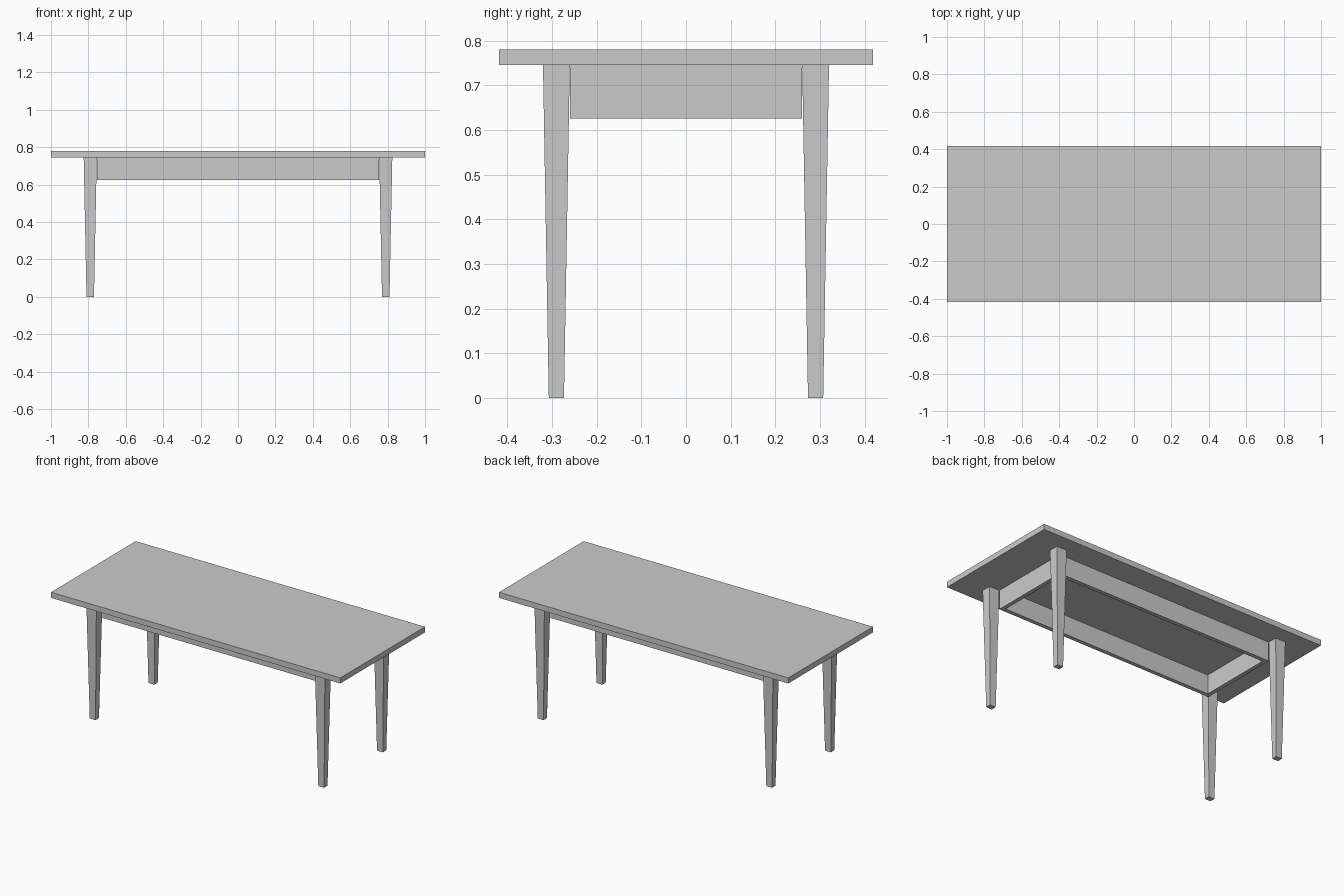
import bpy, bmesh

if "Cube" in bpy.data.objects:
    bpy.data.objects.remove(bpy.data.objects["Cube"])

TOP_Z, UNDER_Z, APRON_Z = 0.78, 0.745, 0.625


def make_object(name, bm):
    bmesh.ops.recalc_face_normals(bm, faces=bm.faces)
    mesh = bpy.data.meshes.new(name)
    bm.to_mesh(mesh)
    bm.free()
    obj = bpy.data.objects.new(name, mesh)
    bpy.context.collection.objects.link(obj)
    return obj


def rect(bm, cx, cy, hx, hy, z):
    return [bm.verts.new((cx + sx * hx, cy + sy * hy, z))
            for sx, sy in ((-1, -1), (1, -1), (1, 1), (-1, 1))]


def bridge(bm, a, b):
    for i in range(4):
        j = (i + 1) % 4
        bm.faces.new((a[i], a[j], b[j], b[i]))


def tapered_box(name, cx, cy, low, high, z0, z1):
    bm = bmesh.new()
    a = rect(bm, cx, cy, *low, z0)
    b = rect(bm, cx, cy, *high, z1)
    bridge(bm, a, b)
    bm.faces.new(a)
    bm.faces.new(b)
    return make_object(name, bm)


# Tabletop slab
tapered_box("tabletop", 0, 0, (1.0, 0.418), (1.0, 0.418), UNDER_Z, TOP_Z)

# Four legs tapering toward the floor
for side, sx in (("left", -1), ("right", 1)):
    for end, sy in (("front", -1), ("back", 1)):
        tapered_box(f"{end}_{side}_leg", sx * 0.79, sy * 0.29,
                    (0.02, 0.017), (0.035, 0.03), 0, UNDER_Z)

# Apron: open rectangular frame set between the legs' inner corners
bm = bmesh.new()
hx, hy, t = 0.755, 0.26, 0.025
rings = [rect(bm, 0, 0, hx, hy, APRON_Z),
         rect(bm, 0, 0, hx, hy, UNDER_Z),
         rect(bm, 0, 0, hx - t, hy - t, UNDER_Z),
         rect(bm, 0, 0, hx - t, hy - t, APRON_Z)]
for k in range(4):
    bridge(bm, rings[k], rings[(k + 1) % 4])
make_object("apron", bm)
